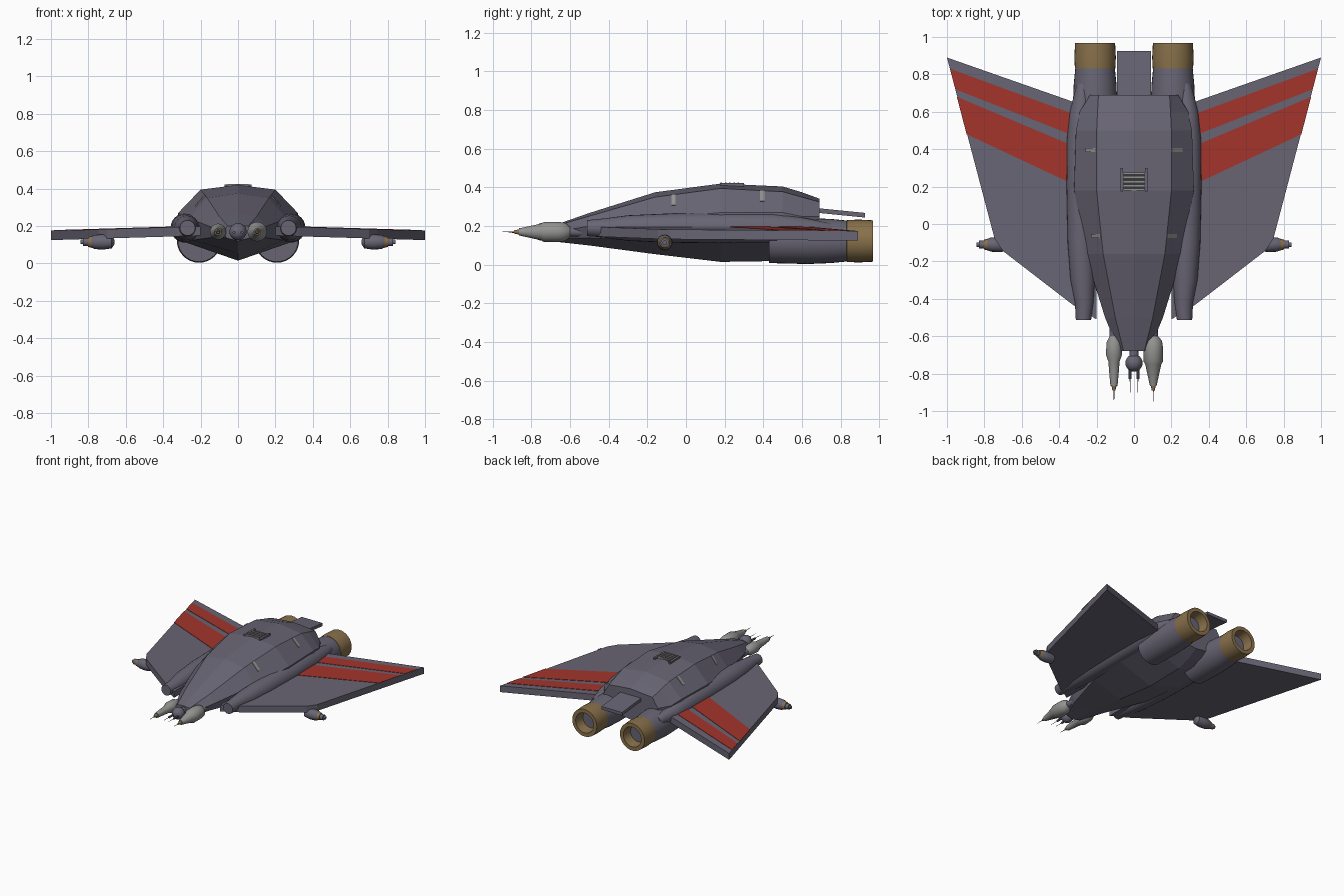
import bpy, bmesh
from math import sin, cos, pi
from mathutils import Vector

cube = bpy.data.objects.get("Cube")
if cube:
    bpy.data.objects.remove(cube, do_unlink=True)


def material(name, r, g, b):
    m = bpy.data.materials.new(name)
    m.use_nodes = True
    m.diffuse_color = (r, g, b, 1)
    bsdf = next(n for n in m.node_tree.nodes if n.type == 'BSDF_PRINCIPLED')
    bsdf.inputs["Base Color"].default_value = (r, g, b, 1)
    return m


GREY = material("hull slate grey", .14, .13, .175)
RED = material("stripe red", .37, .035, .025)
GOLD = material("nozzle bronze", .25, .165, .07)
LIGHT = material("light metal grey", .29, .29, .285)
DARK = material("vent dark grey", .04, .04, .045)


def loft(name, rings, mat, smooth=False):
    """Closed skin through matching rings of points."""
    bm = bmesh.new()
    rows = [[bm.verts.new(p) for p in ring] for ring in rings]
    n = len(rows[0])
    for a, b in zip(rows, rows[1:]):
        for i in range(n):
            j = (i + 1) % n
            bm.faces.new((a[i], a[j], b[j], b[i]))
    bm.faces.new(rows[0])
    bm.faces.new(rows[-1])
    bmesh.ops.recalc_face_normals(bm, faces=bm.faces)
    me = bpy.data.meshes.new(name)
    bm.to_mesh(me)
    bm.free()
    me.materials.append(mat)
    ob = bpy.data.objects.new(name, me)
    bpy.context.collection.objects.link(ob)
    if smooth:
        bpy.ops.object.select_all(action='DESELECT')
        ob.select_set(True)
        bpy.context.view_layer.objects.active = ob
        bpy.ops.object.shade_smooth_by_angle(angle=.6)
    return ob


def tube(name, stations, mat, sides=24, axis='y'):
    """Round body; each station is (x, y, z, radius)."""
    rings = []
    for x, y, z, r in stations:
        ring = []
        for k in range(sides):
            u, v = r * cos(2 * pi * k / sides), r * sin(2 * pi * k / sides)
            ring.append((x + u, y, z + v) if axis == 'y' else (x, y + u, z + v))
        rings.append(ring)
    return loft(name, rings, mat, True)


def turned(name, x, z, profile, mat, sides=24):
    return tube(name, [(x, y, z, r) for y, r in profile], mat, sides)


def slab(name, outline, low, high, mat):
    """Outline in x, y with bottom and top heights given as functions of x, y."""
    return loft(name, [[(x, y, f(x, y)) for x, y in outline] for f in (low, high)], mat)


def box(name, x0, x1, y0, y1, z0, z1, mat):
    return slab(name, [(x0, y0), (x1, y0), (x1, y1), (x0, y1)],
                lambda x, y: z0, lambda x, y: z1, mat)


# Hull: y, shoulder x, ridge z, shoulder z, waist x, waist z, chine x, chine z, keel z
HULL = [(-.68, .055, .205, .2, .08, .17, .06, .135, .12),
        (-.5, .1, .268, .252, .155, .2, .13, .14, .1),
        (-.16, .165, .375, .35, .26, .24, .24, .125, .055),
        (.18, .2, .42, .395, .32, .27, .33, .13, .015),
        (.5, .2, .405, .378, .31, .27, .31, .13, .02),
        (.6, .195, .375, .35, .29, .25, .29, .13, .05),
        (.69, .19, .342, .325, .235, .25, .24, .13, .1)]


def hull_ring(y, sx, rz, sz, wx, wz, cx, cz, kz):
    right = [(sx, y, sz), (wx, y, wz), (cx, y, cz)]
    left = [(-a, b, c) for a, b, c in reversed(right)]
    return [(0, y, rz)] + right + [(0, y, kz)] + left


loft("hull", [hull_ring(*s) for s in HULL], GREY)


def hull_at(y):
    for a, b in zip(HULL, HULL[1:]):
        if a[0] <= y <= b[0]:
            t = (y - a[0]) / (b[0] - a[0])
            return [p + (q - p) * t for p, q in zip(a, b)]


# Tail plate between the engines
slab("tail_plate", [(-.09, .6), (.09, .6), (.09, .925), (-.09, .925)],
     lambda x, y: .268 - .1 * (y - .69), lambda x, y: .292 - .1 * (y - .69), GREY)


def wing_top(x, y):
    return .195 - .03 * (abs(x) - .33)


def wing_low(x, y):
    return .145 - .03 * (abs(x) - .33)


WING = [(.2, -.51), (.33, -.43), (.7, -.145), (.745, -.08), (1, .89), (.33, .655), (.2, .61)]
STRIPES = {"rear_stripe": [(.983, .83), (.955, .72), (.33, .475), (.33, .59)],
           "front_stripe": [(.947, .68), (.895, .48), (.33, .215), (.33, .42)]}
POD = [(.66, .012), (.675, .034), (.72, .041), (.765, .038), (.785, .03)]
POD_TIP = [(.8, .021), (.828, .021), (.829, .012), (.842, .012)]
NACELLE = [(.27, -.512, .19, .041), (.266, -.42, .19, .05), (.274, -.3, .19, .066),
           (.28, -.1, .19, .075), (.282, .2, .19, .079), (.282, .45, .19, .077),
           (.284, .6, .185, .06), (.27, .75, .18, .035)]

for side, s in (("left", 1), ("right", -1)):
    # Wings and painted stripes
    slab(side + "_wing", [(s * x, y) for x, y in WING], wing_low, wing_top, GREY)
    for name, outline in STRIPES.items():
        slab(side + "_" + name, [(s * x, y) for x, y in outline], wing_top,
             lambda x, y: wing_top(x, y) + .003, RED)

    # Sideways pods below the wing corners
    for name, prof, mat in (("wing_pod", POD, GREY), ("wing_pod_tip", POD_TIP, GREY),
                            ("wing_pod_ring", [(.783, .031), (.802, .026)], GOLD)):
        tube(side + "_" + name, [(s * x, -.11, .115, r) for x, r in prof], mat, 16, 'x')

    # Side nacelles and main engines
    tube(side + "_nacelle", [(s * x, y, z, r) for x, y, z, r in NACELLE], GREY)
    ex, ez = s * .208, .123
    turned(side + "_engine", ex, ez,
           [(.43, .114), (.63, .119), (.75, .114), (.84, .105)], GREY, 32)
    turned(side + "_nozzle", ex, ez,
           [(.83, .1), (.832, .108), (.89, .111), (.968, .107), (.968, .078), (.89, .068)],
           GOLD, 32)
    turned(side + "_engine_core", ex, ez, [(.885, .066), (.894, .066)], GREY, 32)

    # Hatch latches lying on the sloped roof panels
    for place, y in (("front", -.065), ("rear", .395)):
        rings = []
        for yy in (y - .011, y + .011):
            _, sx, _, sz, wx, wz, *_ = hull_at(yy)
            a, b = Vector((s * sx, yy, sz)), Vector((s * wx, yy, wz))
            out = Vector((s * (sz - wz), 0, wx - sx)).normalized() * .005
            e = a.lerp(b, .5)
            rings.append([a, e, e + out, a + out])
        loft(f"{side}_{place}_latch", rings, LIGHT)

# Nose guns: a slim one and a heavy one, each with a stem, tip and needle
SLIM = [(-.6, .024), (-.635, .04), (-.7, .043), (-.735, .03), (-.8, .025), (-.865, .019)]
HEAVY = [(-.6, .026), (-.625, .047), (-.66, .052), (-.735, .052), (-.75, .043), (-.865, .018)]
for name, x, prof in (("slim_gun", -.107, SLIM), ("heavy_gun", .103, HEAVY)):
    turned(name, x, .17, prof, LIGHT)
    turned(name + "_stem", x, .17, [(-.45, .026), (-.61, .024)], GREY, 16)
    turned(name + "_tip", x, .17, [(-.862, .014), (-.89, .008)], GOLD, 12)
    turned(name + "_needle", x, .17, [(-.88, .003), (-.95, .001)], DARK, 6)

# Ball turret under the nose tip with twin barrels
turned("turret_ball", 0, .17,
       [(-.743 - .046 * cos(pi * k / 12), .046 * sin(pi * k / 12)) for k in range(1, 12)], GREY)
turned("turret_neck", 0, .17, [(-.71, .025), (-.66, .025)], GREY, 16)
for x in (-.021, .021):
    turned("turret_barrel", x, .165, [(-.76, .008), (-.83, .008)], GREY, 10)
    turned("turret_needle", x, .165, [(-.82, .002), (-.9, .001)], DARK, 6)

# Roof vent
box("vent_base", -.058, .058, .185, .275, .405, .4215, DARK)
for k in range(5):
    y = .183 + k * .022
    box("vent_slat", -.056, .056, y - .004, y + .004, .41, .426, LIGHT)
for x in (-.066, .066):
    box("vent_rail", x - .007, x + .007, .175, .3, .4, .422, GREY)
